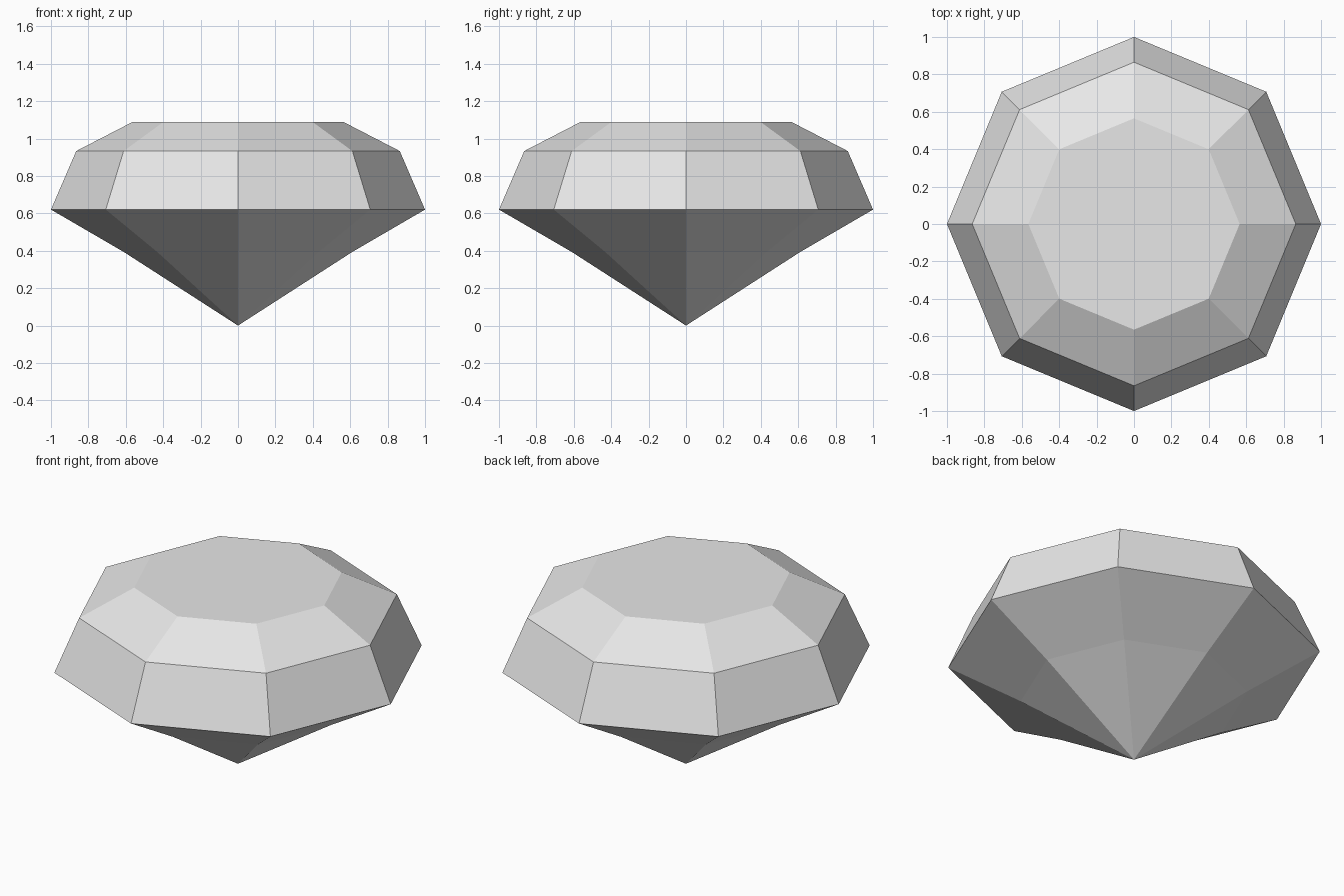
import bpy
import bmesh
from math import cos, sin, tau

cube = bpy.data.objects.get("Cube")
if cube:
    bpy.data.objects.remove(cube, do_unlink=True)

SIDES = 8
# Radius and height of each ring, from the lower kink up to the table
RINGS = [(0.61, 0.393), (1.0, 0.62), (0.865, 0.933), (0.565, 1.088)]

# Gem material
mat = bpy.data.materials.new("pale grey")
mat.use_nodes = True
grey = (0.8, 0.8, 0.8, 1.0)
mat.diffuse_color = grey
mat.node_tree.nodes["Principled BSDF"].inputs["Base Color"].default_value = grey

bm = bmesh.new()


def ring(radius, z):
    return [bm.verts.new((radius * cos(tau * i / SIDES), radius * sin(tau * i / SIDES), z))
            for i in range(SIDES)]


# Pointed base, facet bands and flat table
tip = bm.verts.new((0, 0, 0))
rings = [ring(r, z) for r, z in RINGS]
for i in range(SIDES):
    j = (i + 1) % SIDES
    bm.faces.new((tip, rings[0][j], rings[0][i]))
    for low, high in zip(rings, rings[1:]):
        bm.faces.new((low[i], low[j], high[j], high[i]))
bm.faces.new(rings[-1])
bmesh.ops.recalc_face_normals(bm, faces=bm.faces)

mesh = bpy.data.meshes.new("cut_gem")
bm.to_mesh(mesh)
bm.free()
mesh.materials.append(mat)
gem = bpy.data.objects.new("cut_gem", mesh)
bpy.context.collection.objects.link(gem)
